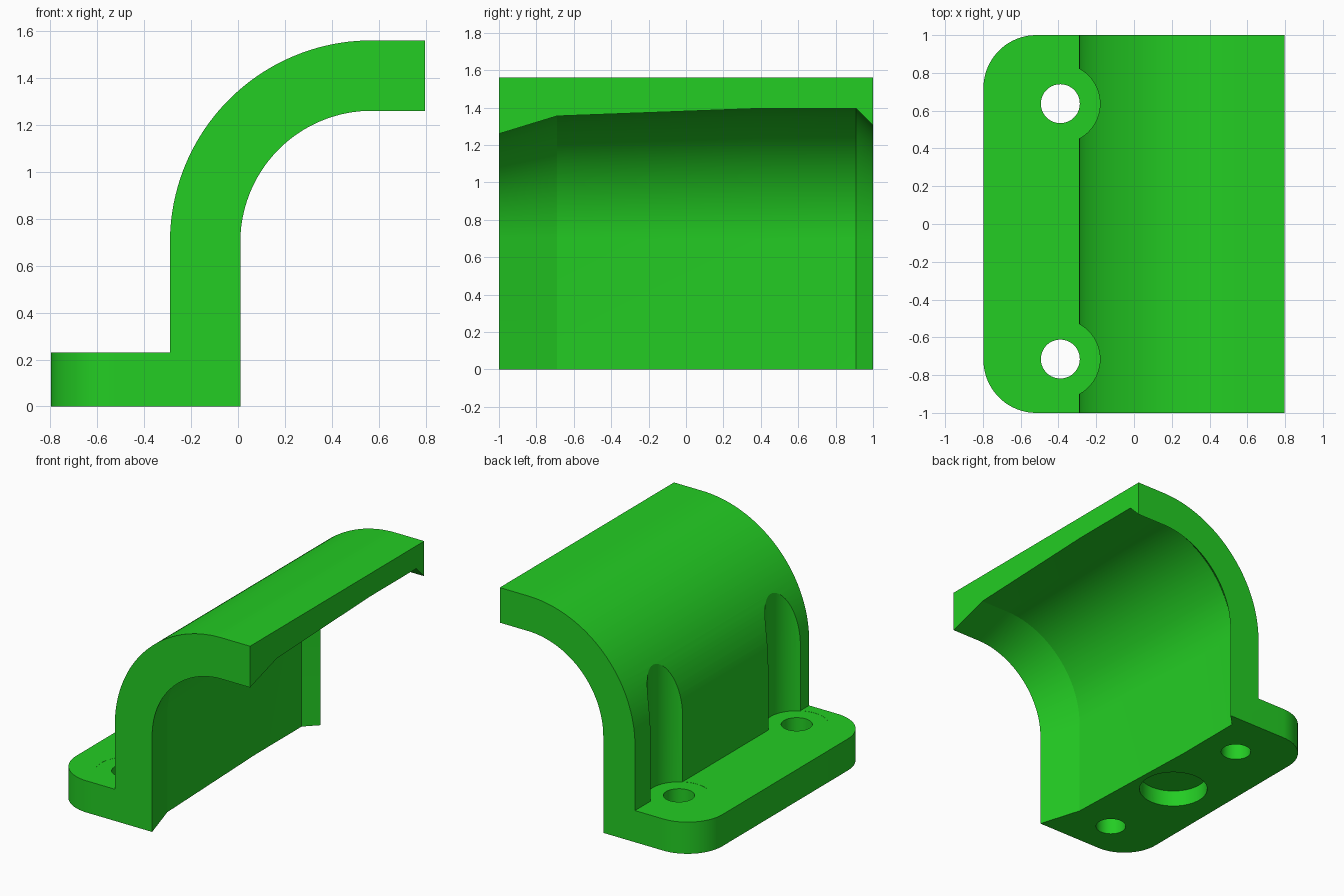
import bpy, bmesh, math

if "Cube" in bpy.data.objects:
    bpy.data.objects.remove(bpy.data.objects["Cube"])

CX, CZ = 0.57, 0.70          # centre of the bend
R_OUT, R_IN = 0.86, 0.56     # outer and inner bend radii
HALF = 0.797                 # half width in x
TOP = 0.23                   # flange thickness
HOLE_X, HOLE_Y = -0.39, (0.637, -0.715)


def bend(r, n=40):
    """Quarter arc from the vertical wall up to the flat top."""
    return [(CX - r * math.cos(math.pi / 2 * i / n),
             CZ + r * math.sin(math.pi / 2 * i / n)) for i in range(n + 1)]


def loft(name, stations):
    """Solid through matching (y, xz profile) sections."""
    bm = bmesh.new()
    rings = [[bm.verts.new((x, y, z)) for x, z in prof] for y, prof in stations]
    n = len(rings[0])
    for a, b in zip(rings, rings[1:]):
        for i in range(n):
            j = (i + 1) % n
            bm.faces.new((a[i], a[j], b[j], b[i]))
    bm.faces.new(rings[0])
    bm.faces.new(rings[-1])
    return finish(name, bm)


def finish(name, bm):
    bmesh.ops.recalc_face_normals(bm, faces=bm.faces[:])
    me = bpy.data.meshes.new(name)
    bm.to_mesh(me)
    bm.free()
    ob = bpy.data.objects.new(name, me)
    bpy.context.collection.objects.link(ob)
    return ob


def cylinder(name, y, r, z0, z1):
    bm = bmesh.new()
    bmesh.ops.create_cone(bm, cap_ends=True, segments=64, radius1=r, radius2=r, depth=z1 - z0)
    bmesh.ops.translate(bm, verts=bm.verts[:], vec=(HOLE_X, y, (z0 + z1) / 2))
    return finish(name, bm)


def cut(body, cutter):
    mod = body.modifiers.new("cut", 'BOOLEAN')
    mod.operation, mod.solver, mod.object = 'DIFFERENCE', 'EXACT', cutter
    cutter.hide_render = True
    bpy.context.view_layer.objects.active = body
    bpy.ops.object.modifier_apply(modifier=mod.name)
    bpy.data.objects.remove(cutter)


# Outer block: flange, wall and curved back
outline = [(-HALF, 0), (-HALF, TOP), (CX - R_OUT, TOP)] + bend(R_OUT)
outline += [(HALF, CZ + R_OUT), (HALF, 0)]
bracket = loft("curved_bracket", [(-1, outline), (1, outline)])

# Rounded flange corners
bm = bmesh.new()
bm.from_mesh(bracket.data)
corners = [e for e in bm.edges if all(v.co.x < -HALF + 0.01 for v in e.verts)
           and abs(e.verts[0].co.z - e.verts[1].co.z) > 0.1]
bmesh.ops.bevel(bm, geom=corners, offset=0.28, offset_type='OFFSET',
                segments=20, profile=0.5, affect='EDGES')
bm.to_mesh(bracket.data)
bm.free()

# Hollow inside, its depth changing along y (ends run past the block)
sections = []
for y, d in [(-1.1, -0.0306), (-0.69, 0.095), (0.38, 0.135), (0.91, 0.135), (1.1, -0.055)]:
    r = R_IN + d
    sections.append((y, [(CX - r, -0.2)] + bend(r) + [(1.0, CZ + r), (1.0, -0.2)]))
cut(bracket, loft("hollow_cutter", sections))

# Screw holes with clearance grooves in the wall
for y in HOLE_Y:
    cut(bracket, cylinder("groove_cutter", y, 0.21, TOP - 0.001, 2.0))
    cut(bracket, cylinder("hole_cutter", y, 0.103, -0.2, 0.6))

# Blind round recess under the flange
cut(bracket, cylinder("recess_cutter", sum(HOLE_Y) / 2, 0.235, -0.2, 0.12))

# Colour and shading
green = bpy.data.materials.new("bright green")
green.diffuse_color = (0.017, 0.61, 0.017, 1)
green.use_nodes = True
green.node_tree.nodes["Principled BSDF"].inputs["Base Color"].default_value = green.diffuse_color
bracket.data.materials.clear()
bracket.data.materials.append(green)
for p in bracket.data.polygons:
    p.material_index = 0
bpy.ops.object.select_all(action='DESELECT')
bracket.select_set(True)
bpy.context.view_layer.objects.active = bracket
bpy.ops.object.shade_smooth_by_angle(angle=math.radians(12))
